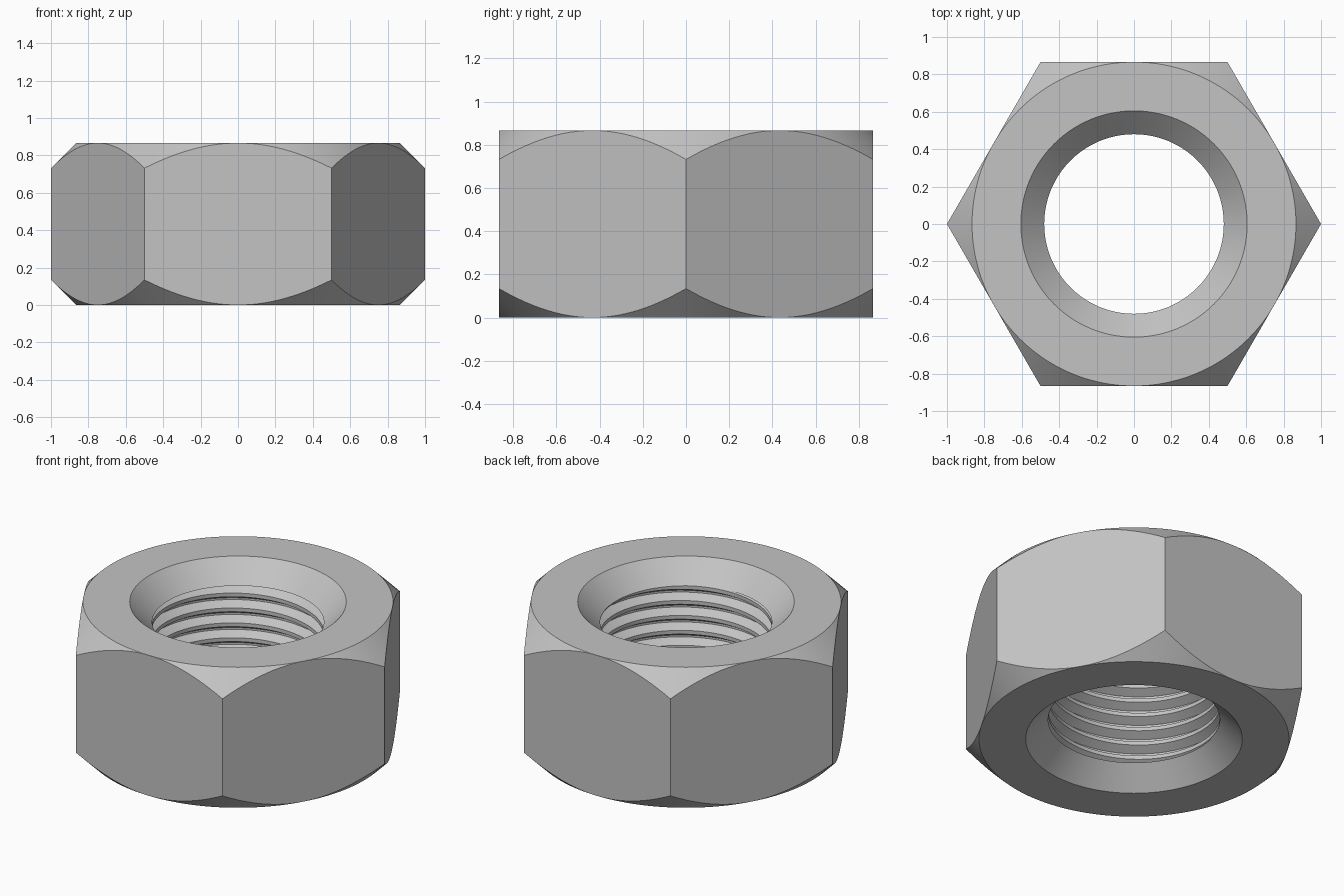
import bpy, bmesh
from math import pi, cos, sin, radians

cube = bpy.data.objects.get("Cube")
if cube:
    bpy.data.objects.remove(cube)

APOTHEM = cos(pi / 6)      # half the width across flats
HEIGHT = APOTHEM
BORE, RIM = 0.48, 0.605    # bore radius and countersink rim radius
SINK = RIM - BORE          # 45 degree countersink depth
PITCH = 0.092
DEPTH = PITCH * 0.54
STEPS = 144

steel = bpy.data.materials.new("steel_grey")
steel.use_nodes = True
colour = (0.55, 0.55, 0.55, 1)
steel.diffuse_color = colour
steel.node_tree.nodes["Principled BSDF"].inputs["Base Color"].default_value = colour


def sweep(name, section):
    """Turn a section, given as (radius, z) points for each angle, about z."""
    bm = bmesh.new()
    columns = []
    for i in range(STEPS + 1):
        a = 2 * pi * i / STEPS
        columns.append([bm.verts.new((r * cos(a), r * sin(a), z)) for r, z in section(a)])
    for left, right in zip(columns, columns[1:]):
        for j in range(len(left) - 1):
            bm.faces.new((left[j], right[j], right[j + 1], left[j + 1]))
    bmesh.ops.remove_doubles(bm, verts=bm.verts, dist=1e-5)
    bmesh.ops.dissolve_degenerate(bm, edges=bm.edges, dist=1e-5)
    mesh = bpy.data.meshes.new(name)
    bm.to_mesh(mesh)
    bm.free()
    mesh.materials.append(steel)
    obj = bpy.data.objects.new(name, mesh)
    bpy.context.collection.objects.link(obj)
    bpy.ops.object.select_all(action='DESELECT')
    obj.select_set(True)
    bpy.context.view_layer.objects.active = obj
    bpy.ops.object.shade_smooth_by_angle(angle=radians(30))
    return obj


# Hexagonal body: the conical chamfer follows the distance beyond the flats
def body_section(a):
    r = APOTHEM / cos((a % (pi / 3)) - pi / 6)
    drop = r - APOTHEM
    return [(BORE, SINK), (RIM, 0), (APOTHEM, 0), (r, drop),
            (r, HEIGHT - drop), (APOTHEM, HEIGHT), (RIM, HEIGHT), (BORE, HEIGHT - SINK)]


# Right-handed helical groove, clipped between the two countersinks
def thread_section(a):
    low, high = SINK, HEIGHT - SINK
    shift = PITCH * (a - radians(125)) / (2 * pi)
    points = []
    for turn in range(-10, 3):
        centre = 0.73 + shift + turn * PITCH
        for offset, r in ((-3 / 8, BORE), (-1 / 16, BORE + DEPTH),
                          (1 / 16, BORE + DEPTH), (3 / 8, BORE)):
            points.append((r, centre + offset * PITCH))

    def clip(p, q, z):
        t = (z - p[1]) / (q[1] - p[1])
        return (p[0] + t * (q[0] - p[0]), z)

    ends = {}
    for z in (low, high):
        for p, q in zip(points, points[1:]):
            if p[1] <= z <= q[1]:
                ends[z] = clip(p, q, z)
    inner = [ends[low] if z < low else ends[high] if z > high else (r, z) for r, z in points]
    section = [(BORE, low)] + inner + [(BORE, high)]
    return section[::-1]


sweep("nut_body", body_section)
sweep("thread", thread_section)
